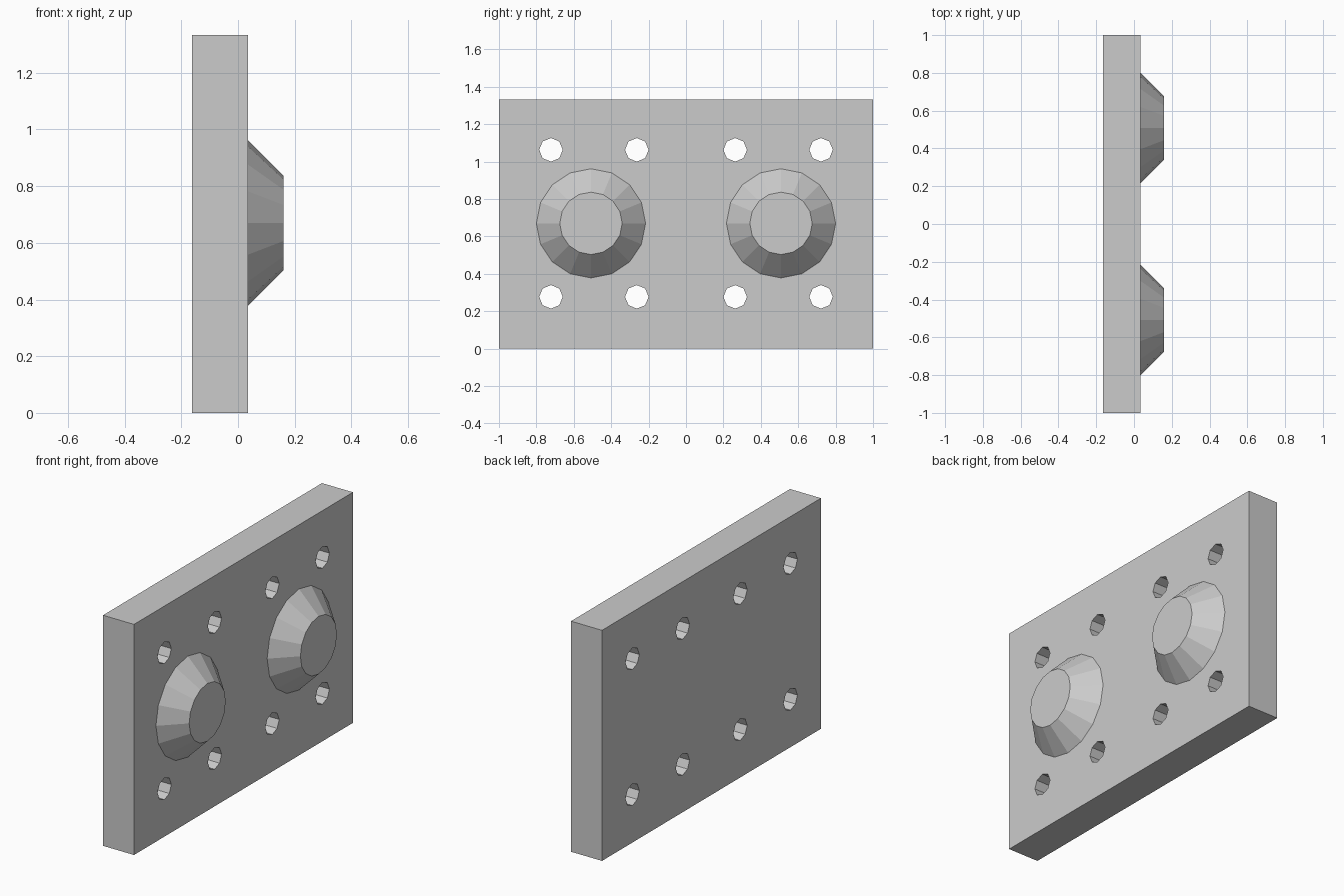
import bpy, bmesh
from math import pi
from mathutils import Matrix

if "Cube" in bpy.data.objects:
    bpy.data.objects.remove(bpy.data.objects["Cube"])

BACK, FACE, TIP = -0.163, 0.035, 0.16   # x of plate back, plate face, boss tip
MID = 0.67                              # height of boss centres
HEIGHT = 1.333


def make_object(name, bm):
    mesh = bpy.data.meshes.new(name)
    bm.to_mesh(mesh)
    bm.free()
    obj = bpy.data.objects.new(name, mesh)
    bpy.context.collection.objects.link(obj)
    return obj


def add_cone(bm, sides, r1, r2, x1, x2, y, z):
    """Cone or cylinder lying along +x."""
    place = Matrix.Translation(((x1 + x2) / 2, y, z)) @ Matrix.Rotation(pi / 2, 4, 'Y')
    bmesh.ops.create_cone(bm, cap_ends=True, segments=sides, radius1=r1,
                          radius2=r2, depth=x2 - x1, matrix=place)


# Upright plate
bm = bmesh.new()
bmesh.ops.create_cube(bm, size=1, matrix=Matrix.Translation(((BACK + FACE) / 2, 0, HEIGHT / 2))
                      @ Matrix.Diagonal((FACE - BACK, 2, HEIGHT, 1)))
plate = make_object("plate", bm)

# Eight octagonal through holes
bm = bmesh.new()
for y in (-0.722, -0.263, 0.263, 0.722):
    for dz in (-0.393, 0.393):
        add_cone(bm, 8, 0.063, 0.063, BACK - 0.1, FACE + 0.1, y, MID + dz)
cutter = make_object("hole_cutter", bm)
cutter.hide_render = True

cut = plate.modifiers.new("holes", 'BOOLEAN')
cut.operation = 'DIFFERENCE'
cut.solver = 'EXACT'
cut.object = cutter
bpy.context.view_layer.objects.active = plate
bpy.ops.object.modifier_apply(modifier=cut.name)
bpy.data.objects.remove(cutter)

# Two tapered bosses, sunk slightly into the plate along the same slope
for name, y in (("boss_left", -0.508), ("boss_right", 0.508)):
    bm = bmesh.new()
    add_cone(bm, 16, 0.302, 0.167, FACE - 0.01, TIP, y, MID)
    make_object(name, bm)
